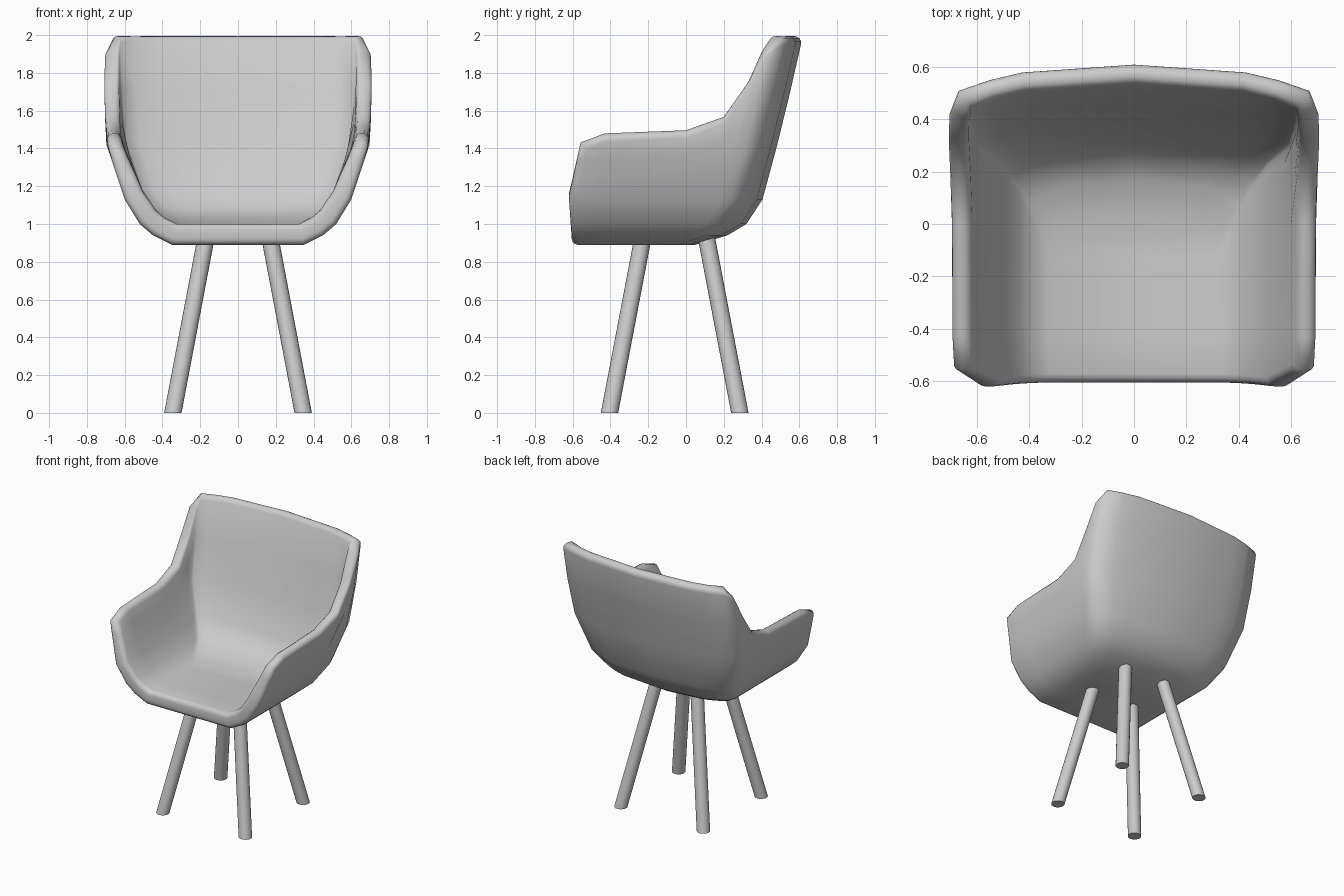
import bpy, bmesh

if "Cube" in bpy.data.objects:
    bpy.data.objects.remove(bpy.data.objects["Cube"])

# Outline tables of the shell: (height, value)
HALF_WIDTH = [(.89, .35), (.94, .45), (1.0, .52), (1.13, .60), (1.43, .70), (1.8, .71), (2.0, .70)]
BACK_Y = [(.89, .05), (.94, .22), (1.0, .32), (1.13, .405), (1.5, .505), (1.8, .575), (2.0, .62)]
FRONT_Y = [(.89, -.605), (1.13, -.62), (1.43, -.555)]
CORNER, ARM_FRONT = .16, -.43


def lookup(table, z):
    for (z0, v0), (z1, v1) in zip(table, table[1:]):
        if z <= z1:
            return v0 + (v1 - v0) * (z - z0) / (z1 - z0)
    return table[-1][1]


# Columns around the shell from arm tip to back centre: (kind, a, b, rim height)
COLUMNS = [
    ("tip", 0, 0, 1.42),
    ("side", ARM_FRONT, 0, 1.47), ("side", 0, 0, 1.49), ("side", .20, 0, 1.565),
    ("side", .33, 0, 1.75), ("side", .43, 0, 1.92),
    ("back", .955, .10, 1.985), ("back", .79, .06, 1.985),
    ("back", .61, .03, 1.985), ("back", 0, 0, 1.985),
]


def shell_point(column, level):
    kind, a, b, rim = column
    low = [.89, .94, 1.0, 1.13]
    z = low[level] if level < 4 else 1.13 + (rim - 1.13) * (level - 3) / 3
    w, back = lookup(HALF_WIDTH, z), lookup(BACK_Y, z)
    if kind == "tip":
        return w, lookup(FRONT_Y, z), z
    if kind == "back":
        return w * a, back - b, z
    s = (a - ARM_FRONT) / (lookup(BACK_Y, rim) - CORNER - ARM_FRONT)
    return w, ARM_FRONT + s * (back - CORNER - ARM_FRONT), z


def add_object(name, bm):
    mesh = bpy.data.meshes.new(name)
    bm.to_mesh(mesh)
    bm.free()
    for p in mesh.polygons:
        p.use_smooth = True
    ob = bpy.data.objects.new(name, mesh)
    bpy.context.collection.objects.link(ob)
    return ob


# Seat shell: U-shaped rows stacked from the floor to the rim
bm = bmesh.new()
rows = []
for level in range(7):
    half = [shell_point(c, level) for c in COLUMNS]
    full = half + [(-x, y, z) for x, y, z in reversed(half[:-1])]
    rows.append([bm.verts.new(p) for p in full])
n = len(rows[0])
for lo, hi in zip(rows, rows[1:]):
    for i in range(n - 1):
        bm.faces.new((lo[i], lo[i + 1], hi[i + 1], hi[i]))

# Seat floor: strips joining left and right
base = rows[0]
floor = []
for i in range(n // 2):
    strip = [base[i], base[i + 1]]
    if i + 1 < n // 2:
        strip.append(base[n - 2 - i])
    strip.append(base[n - 1 - i])
    floor.append(bm.faces.new(strip))
bmesh.ops.recalc_face_normals(bm, faces=bm.faces[:])
if floor[0].normal.z > 0:
    bmesh.ops.reverse_faces(bm, faces=bm.faces[:])

seat = add_object("seat_shell", bm)
group = seat.vertex_groups.new(name="thickness")
for level, weight in enumerate([1, 1, 1, .95, .88, .78, .68]):
    group.add(list(range(level * n, level * n + n)), weight, 'REPLACE')
for i in (0, n - 1):                      # keep the front lip even
    group.add([i], 1, 'REPLACE')
solid = seat.modifiers.new("thickness", 'SOLIDIFY')
solid.thickness = .11
solid.offset = -1
solid.use_even_offset = True
solid.vertex_group = "thickness"
bevel = seat.modifiers.new("rounded_rim", 'BEVEL')
bevel.width = .032
bevel.segments = 3
bevel.limit_method = 'ANGLE'
bevel.angle_limit = 1.08


# Legs: slanted round bars with level ends
def leg(name, top, bottom, radius=.046, height=.96):
    bm = bmesh.new()
    bmesh.ops.create_cone(bm, cap_ends=True, segments=20, radius1=radius,
                          radius2=radius, depth=height)
    for v in bm.verts:
        t = v.co.z / height + .5
        v.co.x += bottom[0] + (top[0] - bottom[0]) * t
        v.co.y += bottom[1] + (top[1] - bottom[1]) * t
        v.co.z += height / 2
    ob = add_object(name, bm)
    bpy.ops.object.select_all(action='DESELECT')
    ob.select_set(True)
    bpy.context.view_layer.objects.active = ob
    bpy.ops.object.shade_smooth_by_angle()


for side, sx in (("right", 1), ("left", -1)):
    leg(f"front_leg_{side}", (sx * .163, -.222), (sx * .345, -.405))
    leg(f"back_leg_{side}", (sx * .163, .102), (sx * .345, .285))
